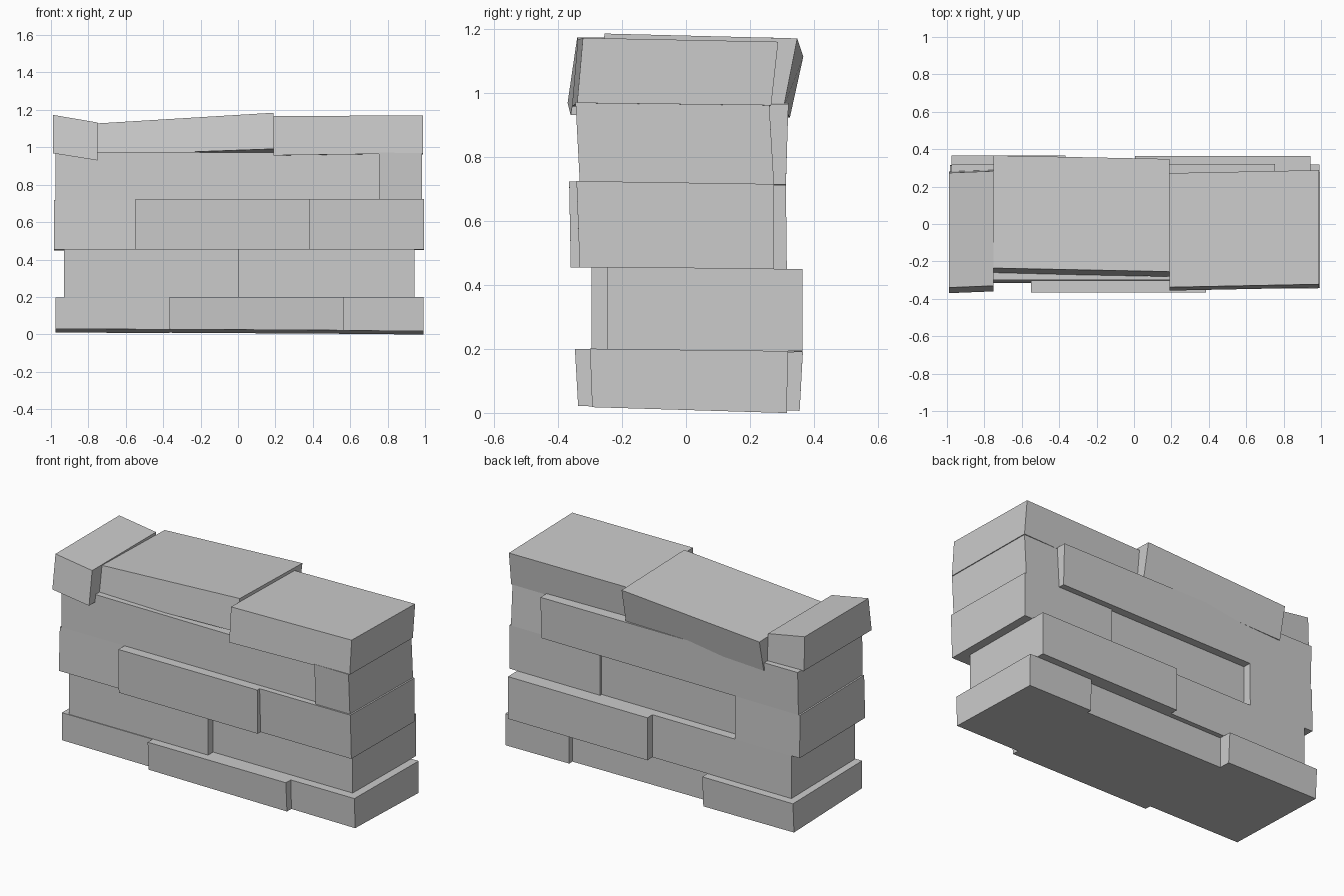
import bpy


def plane(p, x, y):
    # height of a tilted bed joint: offset, slope along x, slope along y
    return p[0] + p[1] * x + p[2] * y


def block(name, x0, x1, front, back, bottom, top, yaw=0.0):
    # front / back are (bottom y, top y); the bed planes give the corner heights
    mid = (x0 + x1) / 2
    verts = []
    for level, bed in enumerate((bottom, top)):
        for x, y in ((x0, front), (x1, front), (x1, back), (x0, back)):
            yy = y[level] + yaw * (x - mid)
            verts.append((x, yy, plane(bed, x, yy)))
    faces = [(3, 2, 1, 0), (4, 5, 6, 7), (0, 1, 5, 4),
             (1, 2, 6, 5), (2, 3, 7, 6), (3, 0, 4, 7)]
    mesh = bpy.data.meshes.new(name)
    mesh.from_pydata(verts, [], faces)
    obj = bpy.data.objects.new(name, mesh)
    bpy.context.collection.objects.link(obj)
    return obj


# bed joints between courses, from the ground up
base = (0.015, -0.006, -0.03)
bed1 = (0.195, 0.002, -0.012)
bed2 = (0.452, 0.0, -0.008)
bed3 = (0.716, 0.003, -0.015)
bed4 = (0.970, -0.003, -0.010)

# bottom course
block("bottom_left_stone", -0.975, -0.365, (-0.30, -0.30), (0.355, 0.365), base, bed1)
block("bottom_middle_stone", -0.365, 0.565, (-0.337, -0.347), (0.285, 0.285), base, bed1)
block("bottom_right_stone", 0.565, 0.993, (-0.293, -0.30), (0.315, 0.318), base, bed1)

# second course
block("second_left_stone", -0.93, 0.005, (-0.295, -0.295), (0.315, 0.315), bed1, bed2)
block("second_right_stone", 0.005, 0.943, (-0.245, -0.245), (0.364, 0.364), bed1, bed2)

# third course
block("third_left_stone", -0.985, -0.55, (-0.315, -0.305), (0.315, 0.312), bed2, bed3)
block("third_middle_stone", -0.55, 0.385, (-0.36, -0.365), (0.26, 0.262), bed2, bed3)
block("third_right_stone", 0.385, 0.995, (-0.332, -0.342), (0.275, 0.275), bed2, bed3)

# fourth course
block("fourth_long_stone", -0.975, 0.755, (-0.305, -0.30), (0.312, 0.32), bed3, bed4)
block("fourth_right_stone", 0.755, 0.985, (-0.332, -0.345), (0.275, 0.26), bed3, bed4)

# tilted capping stones
block("cap_left_stone", -0.99, -0.75, (-0.365, -0.335), (0.285, 0.278),
      (0.81, -0.16, 0.0), (1.005, -0.17, 0.0), 0.04)
block("cap_middle_stone", -0.75, 0.19, (-0.272, -0.245), (0.315, 0.357),
      (0.968, 0.035, -0.06), (1.167, 0.06, -0.025), -0.02)
block("cap_right_stone", 0.19, 0.99, (-0.348, -0.33), (0.258, 0.28),
      (0.95, 0.014, -0.012), (1.158, 0.007, -0.02), 0.02)
